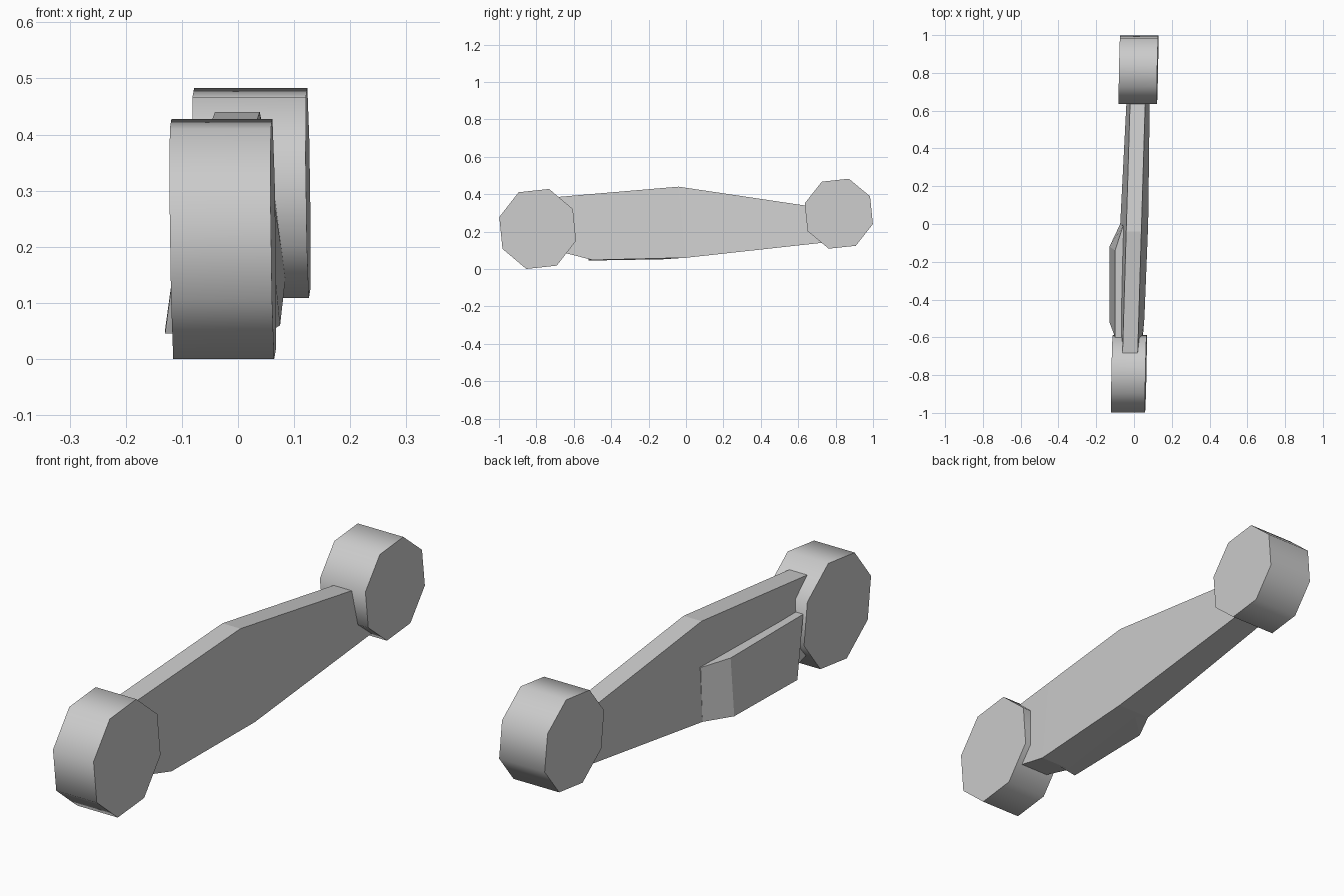
import bpy, bmesh, math

if "Cube" in bpy.data.objects:
    bpy.data.objects.remove(bpy.data.objects["Cube"])

grey = bpy.data.materials.new("plain_grey")
grey.diffuse_color = (0.6, 0.6, 0.6, 1)
grey.use_nodes = True
grey.node_tree.nodes["Principled BSDF"].inputs["Base Color"].default_value = grey.diffuse_color


def make_object(name, bm):
    bmesh.ops.recalc_face_normals(bm, faces=bm.faces)
    mesh = bpy.data.meshes.new(name)
    bm.to_mesh(mesh)
    bm.free()
    mesh.materials.append(grey)
    obj = bpy.data.objects.new(name, mesh)
    bpy.context.collection.objects.link(obj)
    return obj


def loft(bm, rings):
    """Skin a list of equal vertex rings and cap both ends."""
    rings = [[bm.verts.new(p) for p in ring] for ring in rings]
    n = len(rings[0])
    for a, b in zip(rings, rings[1:]):
        for i in range(n):
            j = (i + 1) % n
            bm.faces.new((a[i], a[j], b[j], b[i]))
    bm.faces.new(rings[0])
    bm.faces.new(rings[-1])


def hub(name, center, ry, rz, half):
    """Eight-sided drum lying along x, slightly skewed with the arm."""
    cx, cy, cz = center
    rings = []
    for side in (-half, half):
        ring = []
        for i in range(8):
            a = math.radians(28.5 + 45 * i)
            dy, dz = ry * math.cos(a), rz * math.sin(a)
            ring.append((cx + side + 0.02 * dy - 0.013 * dz, cy + dy, cz + dz))
        rings.append(ring)
    bm = bmesh.new()
    loft(bm, rings)
    obj = make_object(name, bm)
    bpy.ops.object.select_all(action='DESELECT')
    obj.select_set(True)
    bpy.context.view_layer.objects.active = obj
    bpy.ops.object.shade_smooth_by_angle(angle=math.radians(50))


# Drums at the two ends
hub("front_hub", (-0.027, -0.793, 0.214), 0.214, 0.223, 0.090)
hub("rear_hub", (0.024, 0.817, 0.2955), 0.190, 0.195, 0.101)

# Arm: y and z of top edge, then y, z, left x, right x of bottom edge
stations = [
    (-0.80, 0.375, -0.80, 0.125, -0.080, 0.030),
    (-0.50, 0.401, -0.50, 0.048, -0.088, 0.055),
    (-0.04, 0.440, 0.00, 0.060, -0.073, 0.075),
    (0.80, 0.315, 0.80, 0.148, -0.032, 0.085),
]
bm = bmesh.new()
loft(bm, [[(0.03 * yt - 0.04, yt, zt), (0.03 * yt + 0.04, yt, zt),
           (xr, yb, zb), (xl, yb, zb)]
          for yt, zt, yb, zb, xl, xr in stations])
make_object("arm", bm)

# Raised block on the left side of the arm
bm = bmesh.new()
for p in [(-0.100, -0.14, 0.27), (-0.100, -0.60, 0.27),
          (-0.130, -0.12, 0.052), (-0.130, -0.52, 0.045),
          (-0.058, -0.01, 0.27), (-0.040, -0.60, 0.27),
          (-0.073, 0.00, 0.06), (-0.040, -0.51, 0.05),
          (-0.020, -0.02, 0.27), (-0.020, -0.02, 0.06)]:
    bm.verts.new(p)
bmesh.ops.convex_hull(bm, input=bm.verts)
bmesh.ops.dissolve_limit(bm, angle_limit=math.radians(2),
                         verts=bm.verts, edges=bm.edges)
make_object("side_block", bm)
